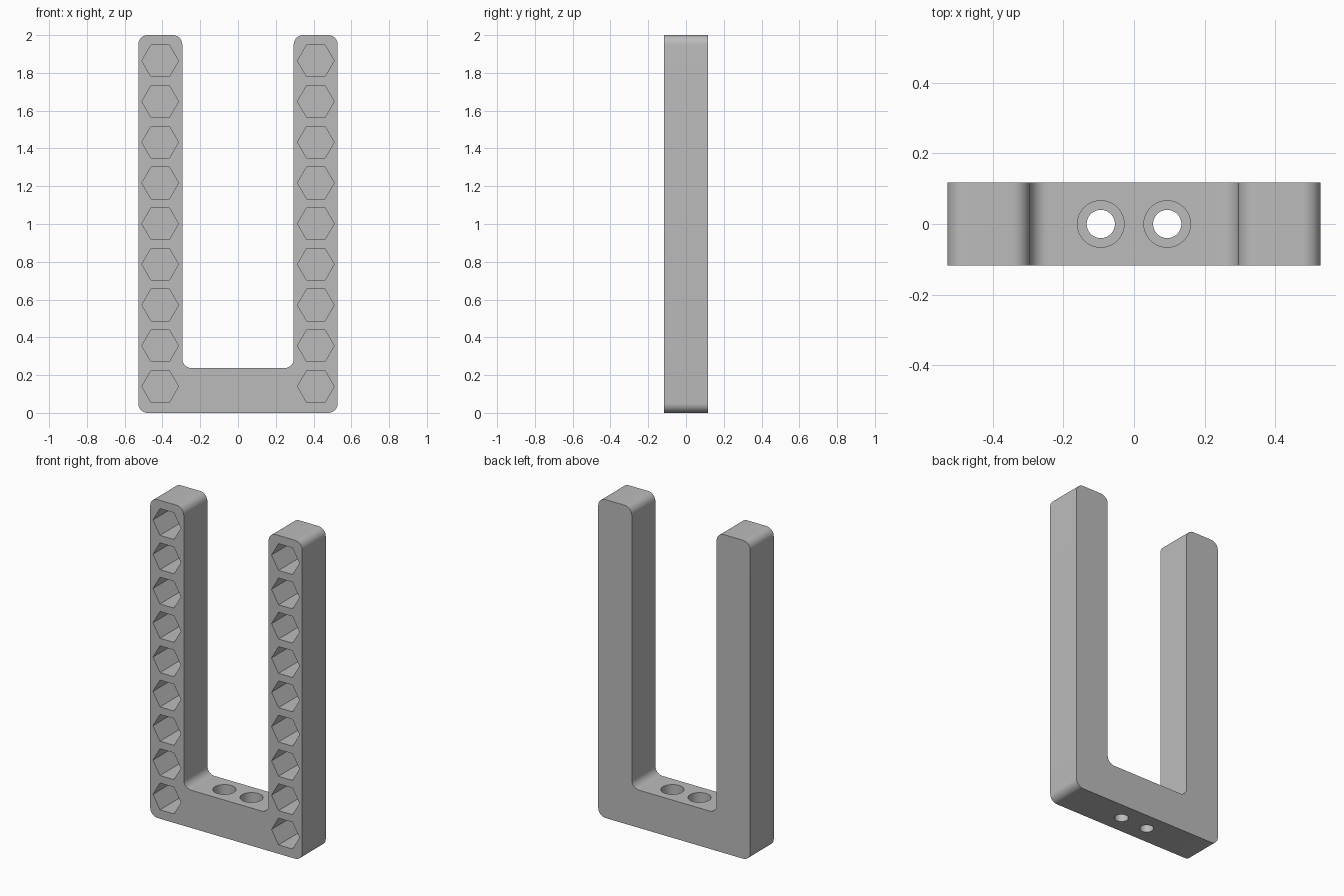
import bpy, bmesh
from math import radians
from mathutils import Matrix, Vector

if "Cube" in bpy.data.objects:
    bpy.data.objects.remove(bpy.data.objects["Cube"], do_unlink=True)

WIDTH, INNER, DEPTH, HEIGHT, FLOOR = 0.528, 0.295, 0.117, 2.0, 0.237
ROUND = 0.05

grey = bpy.data.materials.new("plain_grey")
grey.use_nodes = True
grey.diffuse_color = (0.5, 0.5, 0.5, 1)
grey.node_tree.nodes["Principled BSDF"].inputs["Base Color"].default_value = (0.5, 0.5, 0.5, 1)


def make_object(name, bm):
    bmesh.ops.recalc_face_normals(bm, faces=bm.faces)
    mesh = bpy.data.meshes.new(name)
    bm.to_mesh(mesh)
    bm.free()
    mesh.materials.append(grey)
    obj = bpy.data.objects.new(name, mesh)
    bpy.context.collection.objects.link(obj)
    return obj


def prisms(name, sides, radius, length, places, turn):
    """One cutter holding a prism at every place."""
    bm = bmesh.new()
    for place in places:
        bmesh.ops.create_cone(bm, cap_ends=True, segments=sides, radius1=radius,
                              radius2=radius, depth=length,
                              matrix=Matrix.Translation(place) @ turn)
    obj = make_object(name, bm)
    obj.hide_render = True
    return obj


# U-shaped body: right half profile mirrored, extruded and rounded
half = [(WIDTH, 0), (WIDTH, HEIGHT), (INNER, HEIGHT), (INNER, FLOOR)]
outline = half + [(-x, z) for x, z in reversed(half)]
bm = bmesh.new()
face = bm.faces.new([bm.verts.new((x, -DEPTH, z)) for x, z in outline])
side = bmesh.ops.extrude_face_region(bm, geom=[face])["geom"]
bmesh.ops.translate(bm, verts=[v for v in side if isinstance(v, bmesh.types.BMVert)],
                    vec=(0, 2 * DEPTH, 0))
corners = [e for e in bm.edges if abs(e.verts[0].co.y - e.verts[1].co.y) > DEPTH]
bmesh.ops.bevel(bm, geom=corners, offset=ROUND, segments=10, profile=0.5, affect='EDGES')
body = make_object("u_shaped_holder", bm)

# Hexagonal sockets in both arms, screw holes and head recesses in the base
sockets = [Vector((s * 0.412, -DEPTH, 0.14 + i * 0.2155)) for s in (-1, 1) for i in range(9)]
screws = [Vector((s * 0.094, 0, FLOOR)) for s in (-1, 1)]
face_front = Matrix.Rotation(radians(90), 4, 'X') @ Matrix.Rotation(radians(90), 4, 'Z')
upright = Matrix.Identity(4)
cutters = [
    prisms("socket_cutter", 6, 0.097, 0.4, sockets, face_front),
    prisms("recess_cutter", 48, 0.066, 0.24, screws, upright),
    prisms("screw_hole_cutter", 48, 0.04, 0.8, screws, upright),
]
for cutter in cutters:
    mod = body.modifiers.new(cutter.name, 'BOOLEAN')
    mod.operation, mod.solver, mod.object = 'DIFFERENCE', 'EXACT', cutter

# Bake the cuts and drop the cutters
bpy.context.view_layer.update()
baked = bpy.data.meshes.new_from_object(body.evaluated_get(bpy.context.evaluated_depsgraph_get()))
body.modifiers.clear()
body.data = baked
for cutter in cutters:
    bpy.data.objects.remove(cutter, do_unlink=True)

bpy.ops.object.select_all(action='DESELECT')
body.select_set(True)
bpy.context.view_layer.objects.active = body
bpy.ops.object.shade_smooth_by_angle(angle=radians(30))
